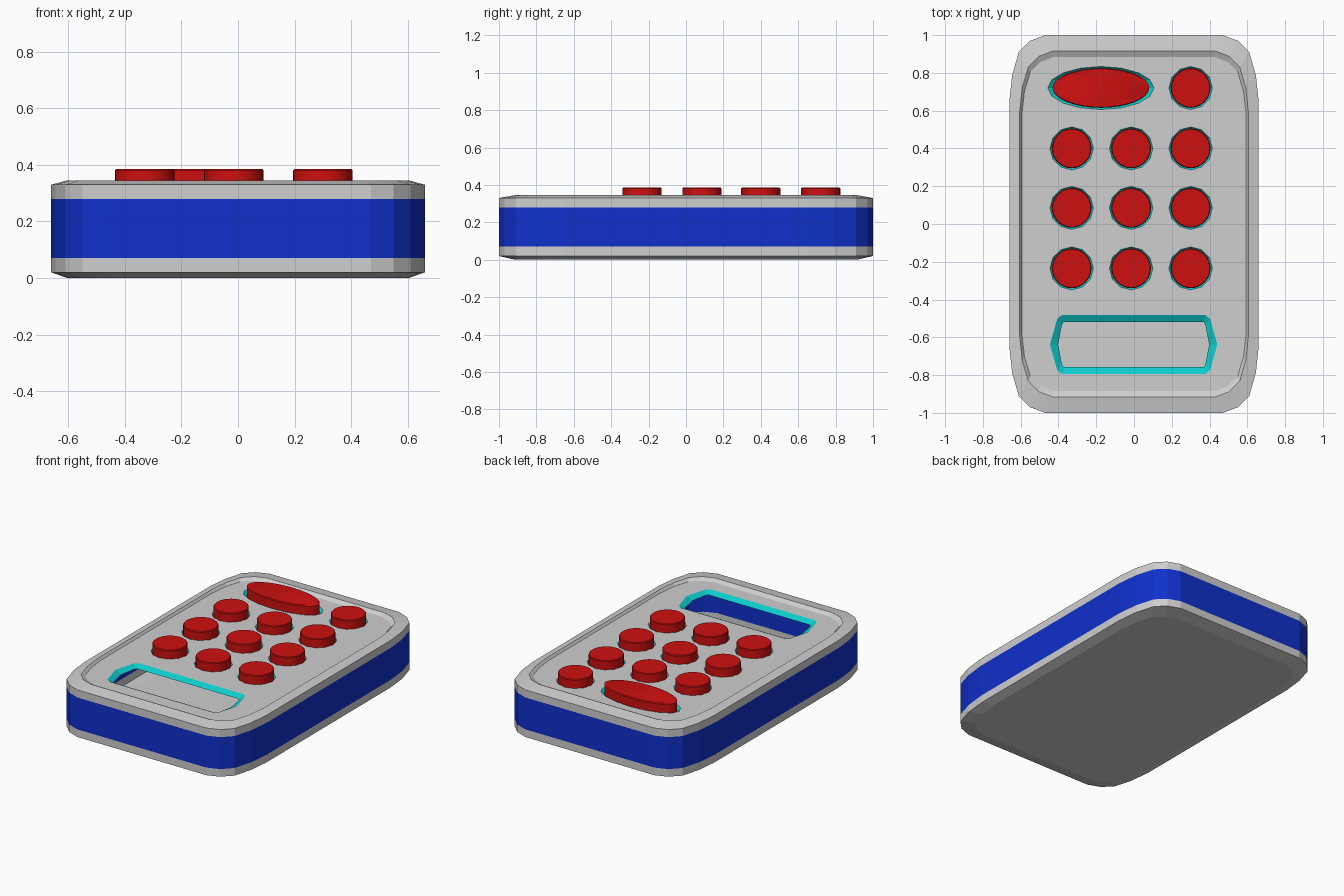
import bpy, bmesh, math

cube = bpy.data.objects.get("Cube")
if cube:
    bpy.data.objects.remove(cube, do_unlink=True)


def material(name, rgb):
    m = bpy.data.materials.new(name)
    m.use_nodes = True
    m.diffuse_color = (*rgb, 1)
    bsdf = next(n for n in m.node_tree.nodes if n.type == 'BSDF_PRINCIPLED')
    bsdf.inputs["Base Color"].default_value = (*rgb, 1)
    return m


GREY = material("light_grey", (0.62, 0.62, 0.62))
BLUE = material("blue", (0.005, 0.03, 0.6))
RED = material("red", (0.62, 0.005, 0.005))
CYAN = material("cyan", (0.004, 0.6, 0.6))


def finish(name, bm, *mats):
    mesh = bpy.data.meshes.new(name)
    bm.to_mesh(mesh)
    bm.free()
    for m in mats:
        mesh.materials.append(m)
    ob = bpy.data.objects.new(name, mesh)
    bpy.context.collection.objects.link(ob)
    return ob


def four_way(quarter):
    """Mirror a quarter outline into a closed counter-clockwise loop."""
    pts = []
    for sx, sy in ((1, 1), (-1, 1), (-1, -1), (1, -1)):
        part = quarter if sx == sy else quarter[::-1]
        for x, y in part:
            p = (x * sx, y * sy)
            if p not in pts:
                pts.append(p)
    return pts


def ellipse(rx, ry, n):
    return [(rx * math.cos(math.tau * i / n), ry * math.sin(math.tau * i / n))
            for i in range(n)]


def ring(bm, pts, z, sx=1, sy=1, cx=0, cy=0):
    return [bm.verts.new((x * sx + cx, y * sy + cy, z)) for x, y in pts]


def loft(bm, rings, mat=0):
    for a, b in zip(rings, rings[1:]):
        for i in range(len(a)):
            j = (i + 1) % len(a)
            bm.faces.new((a[i], a[j], b[j], b[i])).material_index = mat


def loop_edges(bm, loop):
    return [bm.edges.get((v, loop[i - 1])) for i, v in enumerate(loop)]


CASE = four_way([(0.66, 0.65), (0.645, 0.79), (0.61, 0.91), (0.55, 0.97), (0.47, 1.0)])

# Hollow case: lower tray
bm = bmesh.new()
base = ring(bm, CASE, 0, 0.915, 0.915)
loft(bm, [base, ring(bm, CASE, 0.02), ring(bm, CASE, 0.07)])
bm.faces.new(base[::-1])
finish("lower_case", bm, GREY)

# Coloured band around the sides
bm = bmesh.new()
loft(bm, [ring(bm, CASE, 0.07), ring(bm, CASE, 0.28)])
finish("side_band", bm, BLUE)

# Button layout: centre x, centre y, half width
COLUMNS = (-0.33, -0.015, 0.30)
ROWS = (0.72, 0.40, 0.085, -0.235)
R = 0.105
buttons = [(x, y, R) for y in ROWS[1:] for x in COLUMNS]
buttons += [(COLUMNS[2], ROWS[0], R), (-0.175, ROWS[0], 0.256)]

# Top cover: rim, recessed plate, and sloped openings
PLATE = 0.33
bm = bmesh.new()
plate_edge = ring(bm, CASE, PLATE, 0.9, 0.885)
loft(bm, [ring(bm, CASE, 0.28), ring(bm, CASE, 0.33),
          ring(bm, CASE, 0.345, 0.917, 0.915), plate_edge])
border = loop_edges(bm, plate_edge)


def opening(outer, inner, cx, cy):
    a = ring(bm, outer, PLATE, cx=cx, cy=cy)
    b = ring(bm, inner, PLATE - 0.02, cx=cx, cy=cy)
    loft(bm, [a, b], 1)
    border.extend(loop_edges(bm, a))


for x, y, rx in buttons:
    n = 12 if rx == R else 16
    grow = 0.01 if rx == R else 0.025
    opening(ellipse(rx + grow, R + 0.009, n), ellipse(rx - 0.005, R - 0.005, n), x, y)

window_outer = four_way([(0.443, 0), (0.405, 0.135), (0.38, 0.157)])
window_inner = four_way([(0.4, 0), (0.38, 0.105), (0.37, 0.12)])
opening(window_outer, window_inner, -0.002, -0.638)

filled = bmesh.ops.triangle_fill(bm, edges=border, use_beauty=True, normal=(0, 0, 1))
for f in filled["geom"]:
    if isinstance(f, bmesh.types.BMFace):
        f.material_index = 0
        f.normal_update()
        if f.normal.z < 0:
            f.normal_flip()
finish("top_cover", bm, GREY, CYAN)

# Push buttons
for i, (x, y, rx) in enumerate(buttons):
    bm = bmesh.new()
    outline = ellipse(rx, R, 32)
    k = 1 - 0.004 / R
    rings = [ring(bm, outline, 0.305, cx=x, cy=y),
             ring(bm, outline, 0.38, cx=x, cy=y),
             ring(bm, outline, 0.385, k, k, x, y)]
    loft(bm, rings)
    bm.faces.new(rings[0][::-1])
    bm.faces.new(rings[-1])
    ob = finish("wide_button" if rx != R else f"round_button_{i + 1}", bm, RED)
    bpy.ops.object.select_all(action='DESELECT')
    ob.select_set(True)
    bpy.context.view_layer.objects.active = ob
    bpy.ops.object.shade_smooth_by_angle(angle=math.radians(30))
